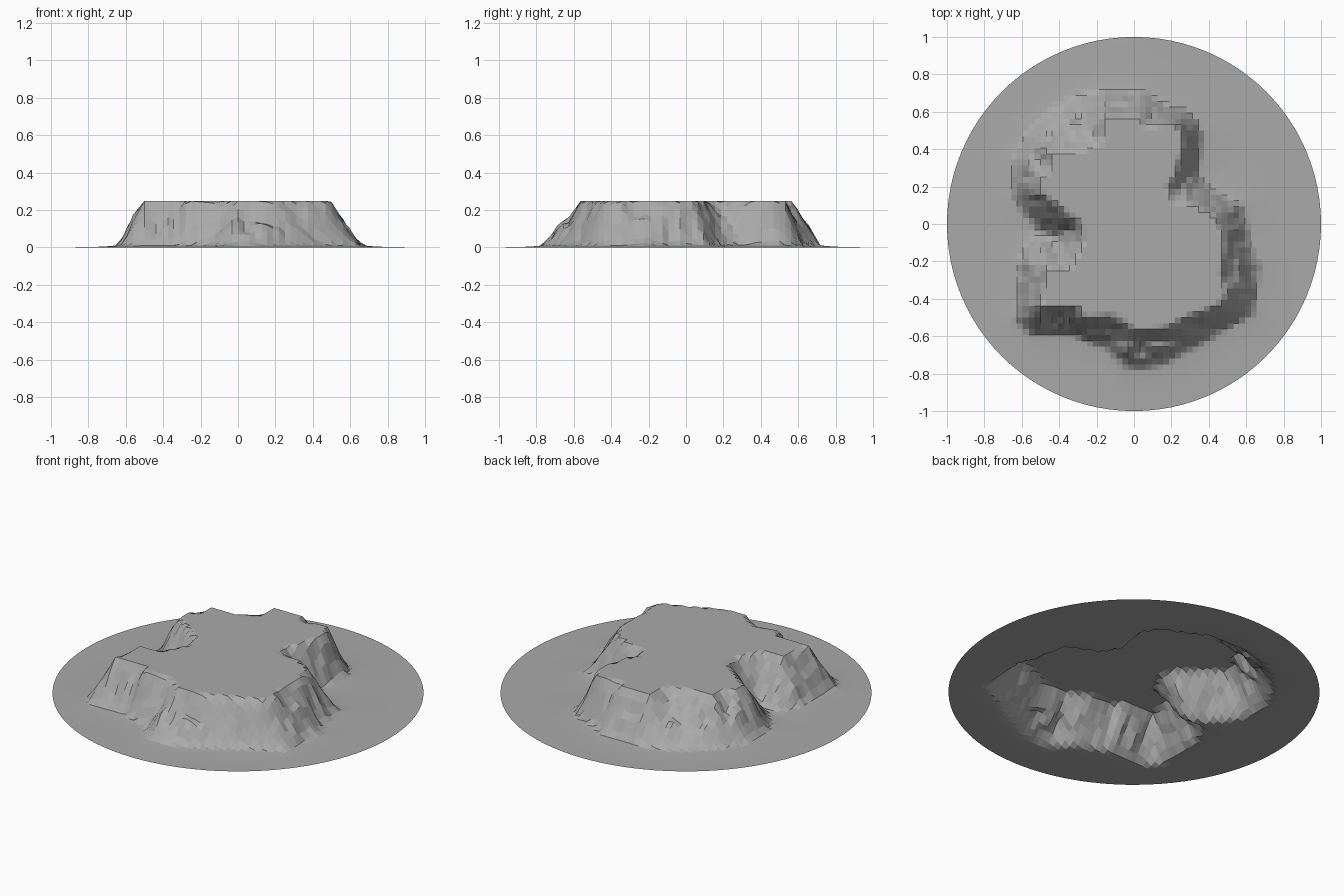
import bpy, bmesh, math
from mathutils import Vector, noise

cube = bpy.data.objects.get("Cube")
if cube:
    bpy.data.objects.remove(cube, do_unlink=True)

HEIGHT = 0.25
CELLS = 64

# Outlines in hundredths of a unit: cliff edge and cliff foot
RIM = [(-16, 57), (4, 57), (6, 52), (13, 53), (23, 54), (27, 42), (22, 25), (18, 19),
       (21, 12), (34, 10), (44, 4), (49, -12), (46, -29), (50, -35), (46, -44), (30, -49),
       (18, -55), (2, -58), (-10, -49), (-27, -50), (-31, -44), (-50, -44), (-47, -25),
       (-35, -24), (-27, -10), (-28, 0), (-40, 9), (-51, 17), (-51, 26), (-44, 29),
       (-44, 38), (-30, 38), (-17, 44)]
FOOT = [(-15, 72), (5, 71), (18, 64), (30, 59), (36, 50), (34, 27), (40, 19), (59, 11),
        (61, -8), (67, -20), (64, -47), (46, -57), (34, -65), (12, -76), (-6, -77),
        (-14, -67), (-33, -59), (-56, -58), (-63, -51), (-61, -20), (-55, -6), (-42, -8),
        (-55, 1), (-64, 15), (-65, 34), (-56, 50), (-46, 60), (-34, 67)]


def to_outline(points):
    return [Vector((x, y)) / 100 for x, y in points]


def edges(outline):
    return zip(outline, outline[1:] + outline[:1])


def inside(p, outline):
    hit = False
    for a, b in edges(outline):
        if (a.y > p.y) != (b.y > p.y):
            if p.x < a.x + (b.x - a.x) * (p.y - a.y) / (b.y - a.y):
                hit = not hit
    return hit


def distance(p, outline):
    best = math.inf
    for a, b in edges(outline):
        d = b - a
        t = max(0, min(1, (p - a).dot(d) / d.length_squared))
        best = min(best, (p - a - d * t).length)
    return best


rim, foot = to_outline(RIM), to_outline(FOOT)


def terrain_height(p):
    crag = noise.noise(Vector((p.x, p.y, 0)) * 17)
    if p.length > 1:
        return 0.001
    if inside(p, rim):
        return HEIGHT
    to_foot = distance(p, foot)
    if not inside(p, foot):
        # gentle skirt fading out to the edge of the disc
        return 0.001 + 0.016 * math.exp(-to_foot * 11) * (1 - p.length)  ** 0.3
    t = to_foot / (to_foot + distance(p, rim))
    z = 0.014 + (HEIGHT - 0.014) * t ** 1.1
    z += 0.06 * crag * t * (1 - t) * 4 * 0.7
    # small hollow in the front cliff
    hollow = (p - Vector((0.06, -0.62))).length / 0.05
    z -= 0.05 * math.exp(-hollow * hollow)
    return max(0.008, min(HEIGHT, z))


# Terrain sheet: raised grid trimmed to a disc
bm = bmesh.new()
bmesh.ops.create_grid(bm, x_segments=CELLS, y_segments=CELLS, size=1.0)
for v in bm.verts:
    v.co.z = terrain_height(v.co.xy)
sides = 96
for i in range(sides):
    a = math.tau * (i + 0.5) / sides
    out = Vector((math.cos(a), math.sin(a), 0))
    bmesh.ops.bisect_plane(bm, geom=bm.verts[:] + bm.edges[:] + bm.faces[:],
                           plane_co=out * math.cos(math.pi / sides), plane_no=out,
                           clear_outer=True)
lowest = min(v.co.z for v in bm.verts)
for v in bm.verts:
    v.co.z -= lowest

mesh = bpy.data.meshes.new("plateau_terrain")
bm.to_mesh(mesh)
bm.free()
terrain = bpy.data.objects.new("plateau_terrain", mesh)
bpy.context.collection.objects.link(terrain)

# Single stone colour
stone = bpy.data.materials.new("grey_stone")
stone.use_nodes = True
colour = (0.4, 0.4, 0.4, 1)
stone.diffuse_color = colour
stone.node_tree.nodes["Principled BSDF"].inputs["Base Color"].default_value = colour
mesh.materials.append(stone)
